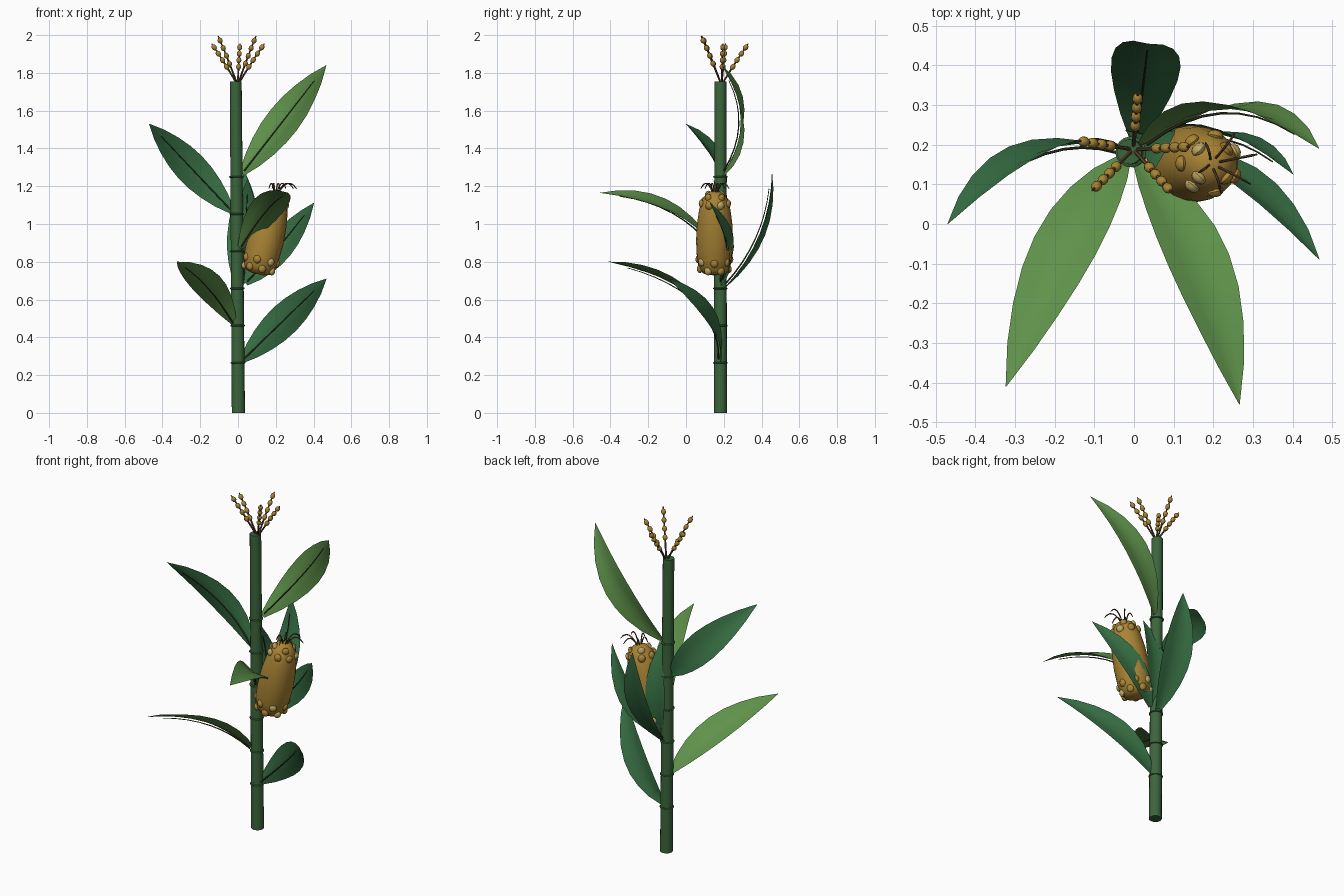
import bpy, bmesh, math
from mathutils import Vector as V, Matrix

if "Cube" in bpy.data.objects:
    bpy.data.objects.remove(bpy.data.objects["Cube"])


def mat(name, r, g, b):
    m = bpy.data.materials.new(name)
    m.diffuse_color = (r, g, b, 1)
    m.use_nodes = True
    m.node_tree.nodes["Principled BSDF"].inputs["Base Color"].default_value = m.diffuse_color
    return m


STALK = mat("stalk_green", 0.045, 0.13, 0.045)
DARK = mat("leaf_green", 0.04, 0.165, 0.06)
LIGHT = mat("leaf_light_green", 0.115, 0.29, 0.07)
RIB = mat("rib_dark", 0.05, 0.06, 0.025)
GOLD = mat("cob_gold", 0.40, 0.23, 0.035)
PALE = mat("kernel_pale", 0.52, 0.38, 0.12)
BROWN = mat("silk_brown", 0.12, 0.065, 0.03)


def finish(name, bm, material):
    bmesh.ops.recalc_face_normals(bm, faces=bm.faces)
    me = bpy.data.meshes.new(name)
    bm.to_mesh(me)
    bm.free()
    me.materials.append(material)
    ob = bpy.data.objects.new(name, me)
    bpy.context.collection.objects.link(ob)
    bpy.context.view_layer.objects.active = ob
    ob.select_set(True)
    bpy.ops.object.shade_smooth_by_angle(angle=math.radians(40))
    ob.select_set(False)


def tube(bm, pts, radii, n=8):
    """Capped tube through points with a radius at each point."""
    pts = [V(p) for p in pts]
    rings = []
    ref = V((0.31, 0.95, 0.05))
    for i, p in enumerate(pts):
        d = (pts[min(i + 1, len(pts) - 1)] - pts[max(i - 1, 0)]).normalized()
        s = d.cross(ref).normalized()
        t = d.cross(s)
        rings.append([bm.verts.new(p + radii[i] * (s * math.cos(a) + t * math.sin(a)))
                      for a in (2 * math.pi * k / n for k in range(n))])
    for a, b in zip(rings, rings[1:]):
        for k in range(n):
            bm.faces.new((a[k], a[(k + 1) % n], b[(k + 1) % n], b[k]))
    bm.faces.new(rings[0])
    bm.faces.new(rings[-1])


def blob(bm, pos, axis, size):
    """Ellipsoid whose z axis follows the given direction."""
    rot = V(axis).to_track_quat('Z', 'Y').to_matrix().to_4x4()
    bmesh.ops.create_uvsphere(bm, u_segments=10, v_segments=6, radius=1,
                              matrix=Matrix.Translation(pos) @ rot @ Matrix.Diagonal((*size, 1)))


def bez(a, c, b, u):
    return a * (1 - u) ** 2 + c * 2 * u * (1 - u) + b * u * u


def stalk_at(z):
    return V((0.002 - 0.008 * z, 0.182, z))


# stalk with node rings
bm = bmesh.new()
zs = [1.755 * i / 9 for i in range(10)]
tube(bm, [stalk_at(z) for z in zs], [0.035 - 0.002 * z for z in zs], 16)
finish("stalk", bm, STALK)
bm = bmesh.new()
for i in range(6):
    z = 0.265 + 0.197 * i
    tube(bm, [stalk_at(z + d) for d in (-0.005, -0.002, 0.002, 0.005)],
         [0.034, 0.039, 0.039, 0.034], 16)
finish("stalk_nodes", bm, STALK)


# arching leaves, folded outward, each with a midrib on the hollow side
def leaf(name, base, tip, bulge, width, material):
    base, tip, bulge = V(base), V(tip), V(bulge)
    ctrl = (base + tip) / 2 + 2 * bulge
    side = (tip - base).cross(bulge).normalized()
    out = side.cross(tip - base).normalized()
    if out.dot(bulge) < 0:
        out = -out
    bm = bmesh.new()
    rows, n = [], 8
    for i in range(n + 1):
        u = i / n
        w = width / 2 * (math.sin(math.pi * u) ** 0.85 if 0 < u < 1 else 0)
        w += 0.014 * (1 - u) + 0.001
        p = bez(base, ctrl, tip, u)
        rows.append([bm.verts.new(p + side * w * s + out * 0.22 * w * abs(s))
                     for s in (-1, -0.5, 0, 0.5, 1)])
    for a, b in zip(rows, rows[1:]):
        for k in range(4):
            bm.faces.new((a[k], a[k + 1], b[k + 1], b[k]))
    finish(name, bm, material)
    bm = bmesh.new()
    us = [0.03 + 0.83 * i / 8 for i in range(9)]
    tube(bm, [bez(base, ctrl, tip, u) - out * 0.01 for u in us],
         [0.0045 - 0.003 * u for u in us], 6)
    finish(name + "_midrib", bm, RIB)


leaf("leaf_low_right", (0.02, 0.18, 0.275), (0.468, -0.09, 0.71), (0, 0.08, 0), 0.155, DARK)
leaf("leaf_low_left", (-0.02, 0.17, 0.47), (-0.323, -0.41, 0.80), (0, 0.055, 0.045), 0.155, LIGHT)
leaf("leaf_back", (0.005, 0.205, 0.665), (0.035, 0.455, 1.28), (0.008, 0.06, -0.023), 0.16, DARK)
leaf("leaf_front", (0.01, 0.155, 0.87), (0.266, -0.455, 1.165), (0.02, 0.05, 0.065), 0.155, LIGHT)
leaf("leaf_high_left", (-0.03, 0.185, 1.065), (-0.47, 0.0, 1.53), (0, 0.085, 0), 0.155, DARK)
leaf("leaf_high_right", (0.02, 0.20, 1.265), (0.467, 0.19, 1.84), (0, 0.095, 0), 0.16, LIGHT)
leaf("husk_leaf_outer", (0.04, 0.185, 0.685), (0.402, 0.125, 1.112), (0, 0.07, -0.015), 0.13, DARK)
leaf("husk_leaf_inner", (0.03, 0.185, 0.69), (0.052, 0.14, 1.24), (0, 0.06, 0), 0.11, DARK)

# cob
c0, c1 = V((0.104, 0.15, 0.735)), V((0.204, 0.153, 1.172))
axis = (c1 - c0).normalized()
profile = [(0, 0.03), (0.02, 0.064), (0.08, 0.084), (0.2, 0.093), (0.4, 0.098), (0.6, 0.094),
           (0.78, 0.083), (0.9, 0.068), (0.97, 0.046), (1, 0.02)]
bm = bmesh.new()
tube(bm, [c0.lerp(c1, t) for t, r in profile], [r for t, r in profile], 20)
finish("cob", bm, GOLD)

# kernels in rings near both ends of the cob
side = axis.cross(V((0, 1, 0))).normalized()
fwd = axis.cross(side)
gold, pale = bmesh.new(), bmesh.new()
for row, (t, r, n) in enumerate(((0.07, 0.079, 7), (0.17, 0.087, 7), (0.86, 0.072, 7), (0.94, 0.05, 4))):
    for k in range(n):
        a = 2 * math.pi * (k + 0.5 * (row % 2)) / n
        d = side * math.cos(a) + fwd * math.sin(a)
        blob(pale if (k + row) % 3 == 0 else gold, c0.lerp(c1, t) + d * r, d, (0.021, 0.023, 0.015))
finish("kernels_gold", gold, GOLD)
finish("kernels_pale", pale, PALE)

# silks curling out of the cob tip
bm = bmesh.new()
for k in range(6):
    a = 2 * math.pi * k / 6 + 0.3
    d = V((math.cos(a), math.sin(a), 0))
    b = c1 - axis * 0.01 + d * 0.012
    e = b + d * 0.065 + V((0.035, 0, 0.025))
    tube(bm, [bez(b, b + d * 0.03 + axis * 0.095, e, i / 6) for i in range(7)], [0.0035] * 6 + [0.002], 6)
finish("silks", bm, BROWN)

# tassel: five beaded stems
stems, beads = bmesh.new(), bmesh.new()
root = stalk_at(1.735) + V((0.01, 0.006, 0))
for tip in ((0.14, 0.195, 1.955), (0.095, 0.08, 1.995), (-0.105, 0.085, 1.995),
            (-0.14, 0.21, 1.955), (0.01, 0.33, 1.955)):
    tip = V(tip)
    ctrl = (root + tip) / 2 + V((0, 0, 0.01))
    tube(stems, [bez(root, ctrl, tip, i / 6) for i in range(7)], [0.005] * 4 + [0.004, 0.004, 0.003], 6)
    for u in (0.42, 0.58, 0.74, 0.90):
        blob(beads, bez(root, ctrl, tip, u), tip - root, (0.0135, 0.0135, 0.017))
finish("tassel_stems", stems, BROWN)
finish("tassel_beads", beads, GOLD)
